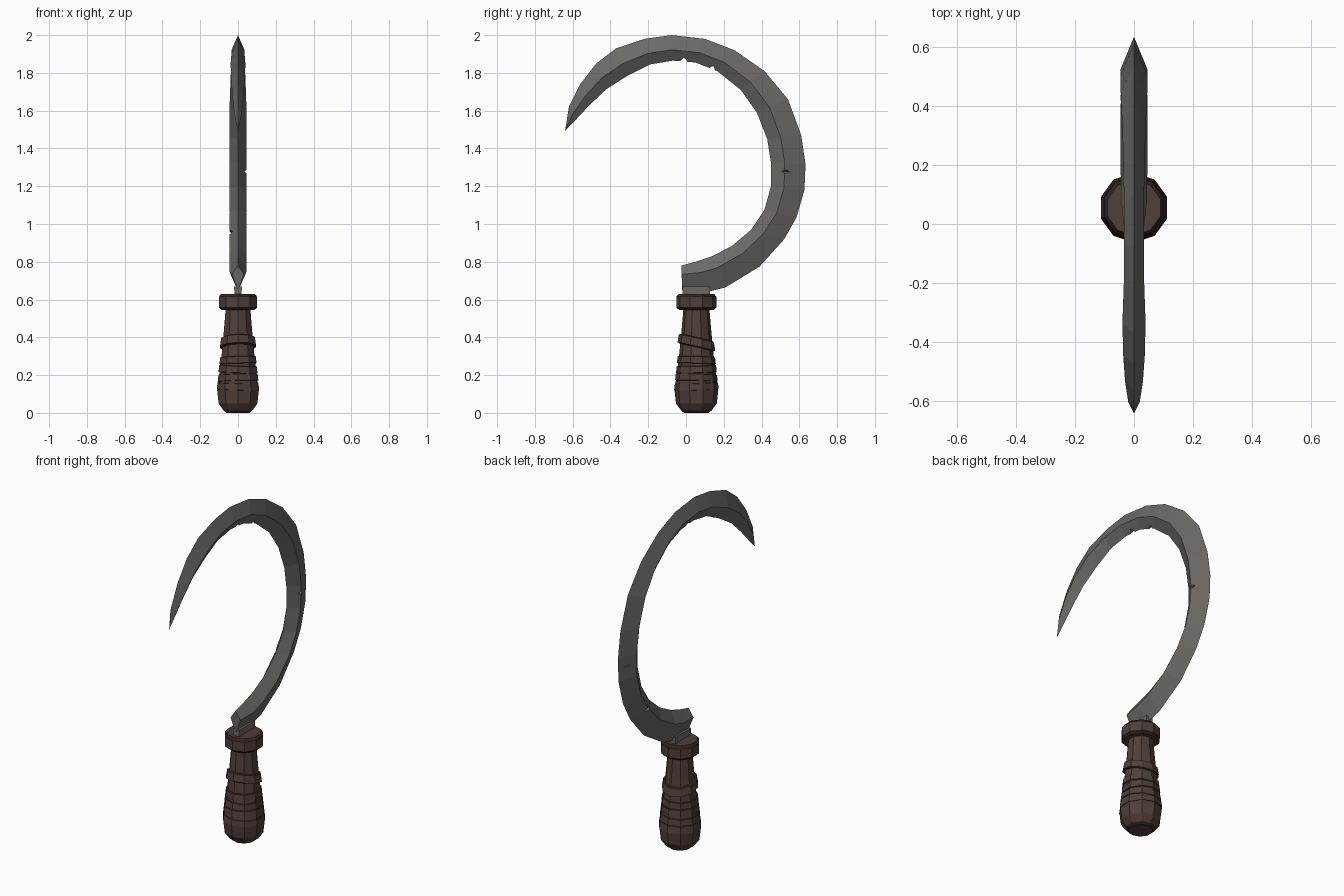
import bpy, bmesh, math
from mathutils import Vector, Matrix

cube = bpy.data.objects.get("Cube")
if cube:
    bpy.data.objects.remove(cube, do_unlink=True)


def material(name, colour):
    mat = bpy.data.materials.new(name)
    mat.use_nodes = True
    mat.diffuse_color = (*colour, 1)
    mat.node_tree.nodes["Principled BSDF"].inputs["Base Color"].default_value = (*colour, 1)
    return mat


steel = material("worn steel", (0.15, 0.142, 0.133))
wood = material("brown wood", (0.08, 0.049, 0.041))
dark_wood = material("dark brown edges", (0.03, 0.019, 0.016))

SIDES = 10
HANDLE_Y = 0.055


def finish(name, bm, *materials):
    bmesh.ops.recalc_face_normals(bm, faces=bm.faces)
    mesh = bpy.data.meshes.new(name)
    bm.to_mesh(mesh)
    bm.free()
    for mat in materials:
        mesh.materials.append(mat)
    obj = bpy.data.objects.new(name, mesh)
    bpy.context.collection.objects.link(obj)
    return obj


def loft(bm, rings):
    """Skin a row of equal vertex rings and cap both ends."""
    rings = [[bm.verts.new(p) for p in ring] for ring in rings]
    strips = []
    for low, high in zip(rings, rings[1:]):
        n = len(low)
        strips.append([bm.faces.new((low[i], low[(i + 1) % n], high[(i + 1) % n], high[i]))
                       for i in range(n)])
    bm.faces.new(rings[0])
    bm.faces.new(rings[-1])
    return strips


def turned(name, profile, slope_y=0.0, slope_x=0.0, dark_strips=()):
    """Ten-sided turned part; slopes tilt every ring."""
    rings = []
    for z, radius in profile:
        ring = []
        for i in range(SIDES):
            a = math.tau * (i + 0.5) / SIDES
            x, y = radius * math.cos(a), radius * math.sin(a)
            ring.append((x, y + HANDLE_Y, z + slope_y * y + slope_x * x))
        rings.append(ring)
    bm = bmesh.new()
    strips = loft(bm, rings)
    for s in dark_strips:
        for face in strips[s]:
            face.material_index = 1
    return finish(name, bm, wood, dark_wood)


# Handle core with rounded butt
turned("handle", [(0, 0.065), (0.012, 0.08), (0.05, 0.108), (0.12, 0.116), (0.2, 0.105),
                  (0.3, 0.092), (0.42, 0.08), (0.56, 0.068)], dark_strips=[0])


# Collar with dark bevelled edges
turned("handle_collar", [(0.545, 0.092), (0.558, 0.106), (0.615, 0.106), (0.63, 0.094)],
       dark_strips=[0, 2])


# Cord wraps around the grip
def wrap(name, low, high, r_low, r_high, slope_y, slope_x):
    lip = 0.006
    turned(name, [(low, r_low - 0.014), (low + lip, r_low), (high - lip, r_high),
                  (high, r_high - 0.014)], slope_y, slope_x, dark_strips=[0, 2])


for i in range(4):
    low = 0.118 + 0.046 * i
    radius = 0.118 - 0.005 * i
    tilt = 0.03 * (-1) ** i
    wrap(f"grip_wrap_{i + 1}", low, low + 0.045, radius, radius - 0.004, tilt, -tilt)
wrap("grip_strap", 0.345, 0.4, 0.1, 0.093, -0.23, 0.03)

# Blade stations: (spine y, z), (cutting edge y, z)
stations = [
    ((-0.02, 0.65), (-0.025, 0.78)), ((0.13, 0.645), (0.05, 0.8)),
    ((0.21, 0.665), (0.14, 0.83)), ((0.39, 0.775), (0.245, 0.885)),
    ((0.52, 0.92), (0.345, 0.97)), ((0.585, 1.035), (0.415, 1.075)),
    ((0.627, 1.18), (0.45, 1.2)), ((0.633, 1.315), (0.45, 1.325)),
    ((0.61, 1.47), (0.43, 1.45)), ((0.54, 1.66), (0.375, 1.59)),
    ((0.415, 1.81), (0.29, 1.71)), ((0.257, 1.92), (0.165, 1.81)),
    ((0.1, 1.98), (0.05, 1.855)), ((-0.077, 2), (-0.07, 1.865)),
    ((-0.22, 1.98), (-0.19, 1.845)), ((-0.37, 1.93), (-0.31, 1.785)),
    ((-0.475, 1.85), (-0.42, 1.715)), ((-0.56, 1.74), (-0.51, 1.63)),
    ((-0.62, 1.62), (-0.585, 1.55)), ((-0.64, 1.495), (-0.638, 1.497)),
]

# Curved blade with a diamond cross-section
sections = []
for i, (outer, inner) in enumerate(stations):
    spine, edge = Vector((0, *outer)), Vector((0, *inner))
    ridge = edge.lerp(spine, 0.36 + 0.1 * i / len(stations))
    side = Vector((min(0.046, 0.25 * (spine - edge).length), 0, 0))
    sections.append([edge, ridge + side, spine, ridge - side])
bm = bmesh.new()
loft(bm, sections)
blade = finish("blade", bm, steel)


# Nicks and gashes cut into the blade
def cut(name, centre, size, angle=0):
    bm = bmesh.new()
    bmesh.ops.create_uvsphere(bm, u_segments=4, v_segments=2, radius=1)
    turn = Matrix.Rotation(math.radians(angle), 4, "X")
    bm.transform(Matrix.Translation(centre) @ turn @ Matrix.Diagonal((*size, 1)))
    cutter = finish(name, bm, steel)
    cutter.hide_render = True
    cutter.hide_set(True)
    cutter.display_type = "WIRE"
    mod = blade.modifiers.new(name, "BOOLEAN")
    mod.operation = "DIFFERENCE"
    mod.solver = "EXACT"
    mod.object = cutter


cut("side_gash_cutter", (0.048, 0.53, 1.277), (0.022, 0.06, 0.013))
cut("spine_gash_cutter", (-0.03, 0.59, 1.262), (0.02, 0.04, 0.008))
cut("lower_gash_cutter", (-0.042, 0.41, 0.955), (0.02, 0.06, 0.012), -20)
cut("edge_nick_cutter", (0, -0.012, 1.862), (0.1, 0.02, 0.024))
cut("small_nick_cutter", (0, 0.14, 1.824), (0.1, 0.015, 0.014), -30)

# Tang joining blade and collar
bm = bmesh.new()
loft(bm, [[(sx * w, y, z) for sx, y in ((-1, -0.018), (1, -0.018), (1, 0.128), (-1, 0.128))]
          for z, w in ((0.6, 0.017), (0.67, 0.021))])
finish("tang", bm, steel)
